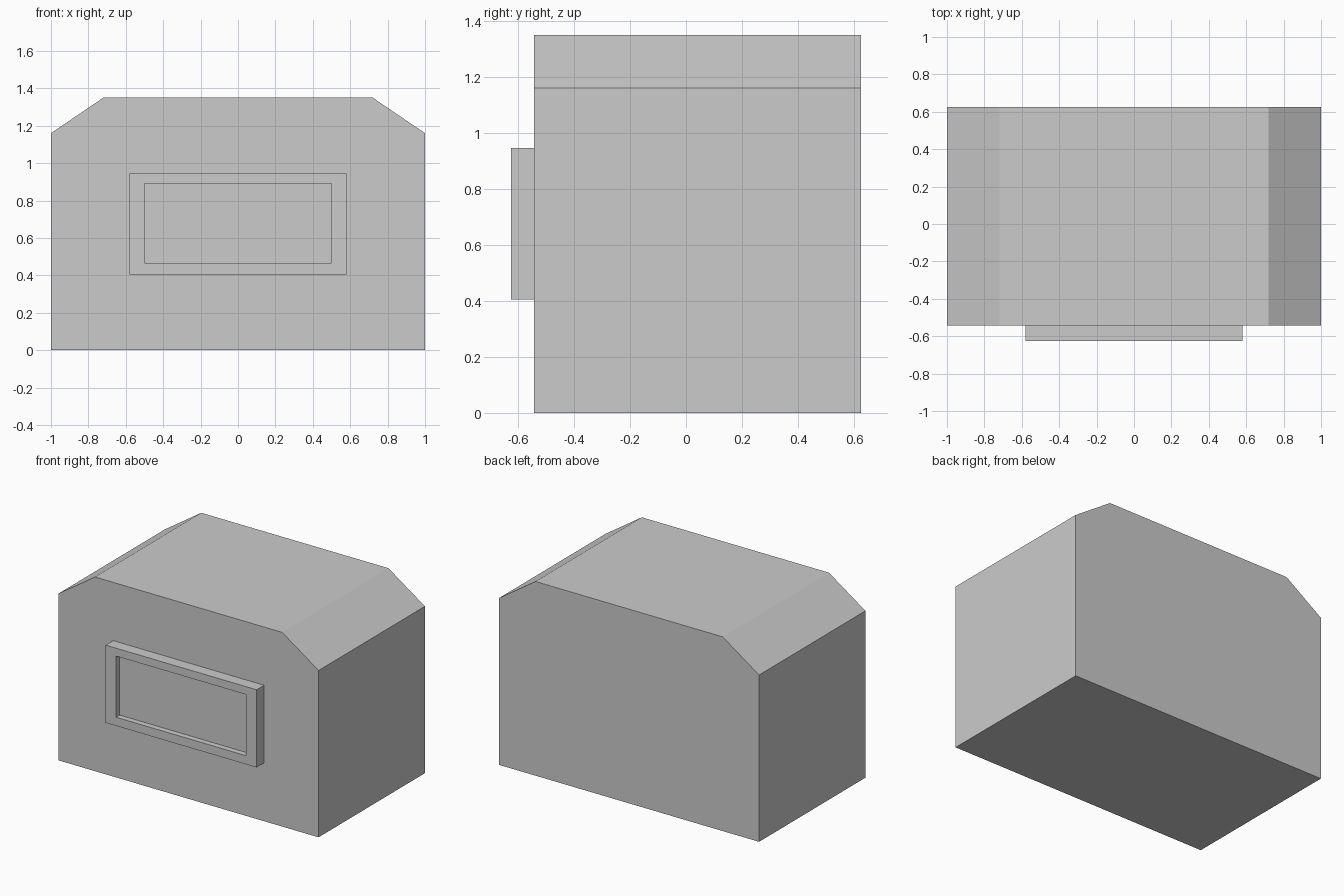
import bpy, bmesh

if "Cube" in bpy.data.objects:
    bpy.data.objects.remove(bpy.data.objects["Cube"])


def prism(name, profile, y0, y1):
    """Extrude an (x, z) outline from y0 (front) to y1 (back)."""
    bm = bmesh.new()
    face = bm.faces.new([bm.verts.new((x, y0, z)) for x, z in profile])
    ext = bmesh.ops.extrude_face_region(bm, geom=[face], use_keep_orig=True)
    verts = [v for v in ext["geom"] if isinstance(v, bmesh.types.BMVert)]
    bmesh.ops.translate(bm, verts=verts, vec=(0, y1 - y0, 0))
    bmesh.ops.recalc_face_normals(bm, faces=bm.faces)
    return finish(name, bm)


def finish(name, bm):
    mesh = bpy.data.meshes.new(name)
    bm.to_mesh(mesh)
    bm.free()
    obj = bpy.data.objects.new(name, mesh)
    bpy.context.collection.objects.link(obj)
    return obj


def rect(x, z0, z1):
    return [(-x, z0), (x, z0), (x, z1), (-x, z1)]


FRONT, BODY_FRONT, BACK, PANEL = -0.625, -0.543, 0.625, -0.585

# Main body: box with chamfered upper sides
half = [(1.0, 0.0), (1.0, 1.16), (0.72, 1.35)]
prism("body", half + [(-x, z) for x, z in reversed(half)], BODY_FRONT, BACK)

# Raised rectangular frame with a recessed panel, in one shell
outer, inner = rect(0.58, 0.405, 0.945), rect(0.5, 0.465, 0.89)
bm = bmesh.new()
loops = [[bm.verts.new((x, y, z)) for x, z in outline]
         for outline, y in ((outer, BODY_FRONT), (outer, FRONT),
                            (inner, FRONT), (inner, PANEL))]
for a, b in zip(loops, loops[1:]):
    for i in range(4):
        j = (i + 1) % 4
        bm.faces.new((a[i], a[j], b[j], b[i]))
bm.faces.new(loops[-1])
bm.faces.new(loops[0])
bmesh.ops.recalc_face_normals(bm, faces=bm.faces)
finish("front_panel_frame", bm)
